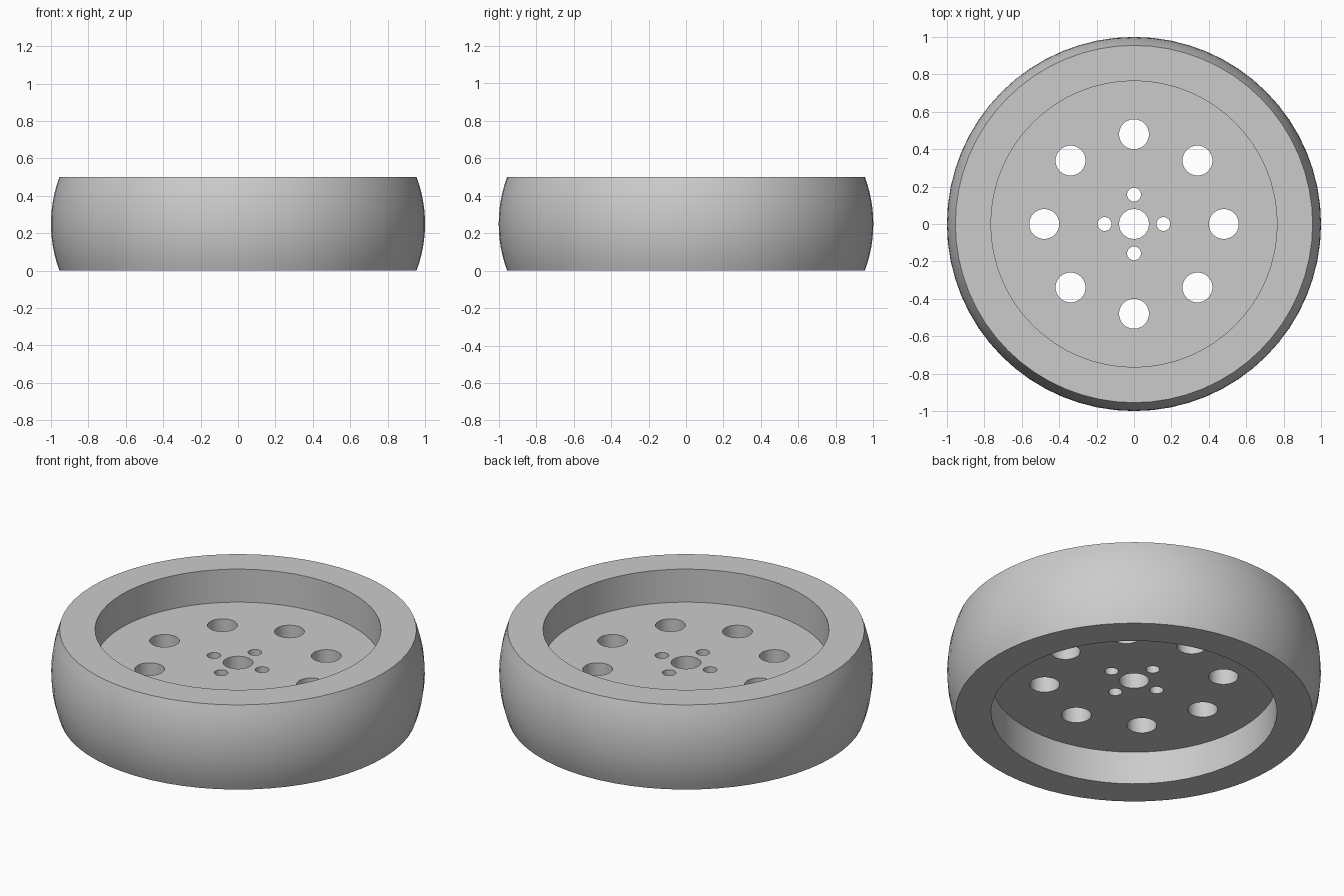
import bpy, bmesh, math

if "Cube" in bpy.data.objects:
    bpy.data.objects.remove(bpy.data.objects["Cube"])

SEG = 64
SEAM = 0.915      # radius where the tyre sits on the hub
HEIGHT = 0.5

grey = bpy.data.materials.new("light grey")
grey.diffuse_color = (0.6, 0.6, 0.6, 1)
grey.use_nodes = True
grey.node_tree.nodes["Principled BSDF"].inputs["Base Color"].default_value = grey.diffuse_color


def make_object(name, bm):
    bmesh.ops.recalc_face_normals(bm, faces=bm.faces)
    mesh = bpy.data.meshes.new(name)
    bm.to_mesh(mesh)
    bm.free()
    ob = bpy.data.objects.new(name, mesh)
    bpy.context.collection.objects.link(ob)
    mesh.materials.append(grey)
    return ob


def lathe(name, profile):
    """Spin a closed (radius, z) profile; points on the axis become caps."""
    bm = bmesh.new()
    verts = [bm.verts.new((r, 0, z)) for r, z in profile]
    edges = [bm.edges.new((a, b)) for a, b in zip(verts, verts[1:] + verts[:1])
             if a.co.x > 0 or b.co.x > 0]
    bmesh.ops.spin(bm, geom=verts + edges, cent=(0, 0, 0), axis=(0, 0, 1),
                   angle=math.tau, steps=SEG)
    bmesh.ops.remove_doubles(bm, verts=bm.verts, dist=1e-5)
    return make_object(name, bm)


def add_cylinder(bm, x, y, radius):
    ret = bmesh.ops.create_cone(bm, cap_ends=True, segments=32, radius1=radius,
                                radius2=radius, depth=1)
    bmesh.ops.translate(bm, verts=ret["verts"], vec=(x, y, 0.25))


def smooth(ob):
    bpy.ops.object.select_all(action="DESELECT")
    ob.select_set(True)
    bpy.context.view_layer.objects.active = ob
    bpy.ops.object.shade_smooth_by_angle(angle=math.radians(30))


# Hub: thick rim with a thin web recessed from both sides
hub = lathe("hub", [(0, 0.195), (0.765, 0.195), (0.765, 0), (SEAM, 0),
                    (SEAM, HEIGHT), (0.765, HEIGHT), (0.765, 0.305), (0, 0.305)])

# Axle hole, four bolt holes and eight lightening holes
bm = bmesh.new()
add_cylinder(bm, 0, 0, 0.08)
for count, ring, radius in ((4, 0.157, 0.037), (8, 0.48, 0.08)):
    for i in range(count):
        a = math.tau * i / count
        add_cylinder(bm, ring * math.cos(a), ring * math.sin(a), radius)
cutter = make_object("hole_cutter", bm)
cutter.hide_render = True

cut = hub.modifiers.new("holes", "BOOLEAN")
cut.operation = "DIFFERENCE"
cut.solver = "EXACT"
cut.object = cutter
bpy.context.view_layer.objects.active = hub
bpy.ops.object.modifier_apply(modifier=cut.name)
bpy.data.objects.remove(cutter)

# Tyre: crowned outer face, flat sides
EDGE, STEPS = 0.955, 12
sag = 1 - EDGE
arc_r = (sag ** 2 + 0.25 ** 2) / (2 * sag)
crown = []
for i in range(STEPS + 1):
    z = HEIGHT * i / STEPS
    crown.append((1 - arc_r + math.sqrt(arc_r ** 2 - (z - 0.25) ** 2), z))
tyre = lathe("tyre", crown + [(SEAM, HEIGHT), (SEAM, 0)])

for ob in (hub, tyre):
    smooth(ob)
